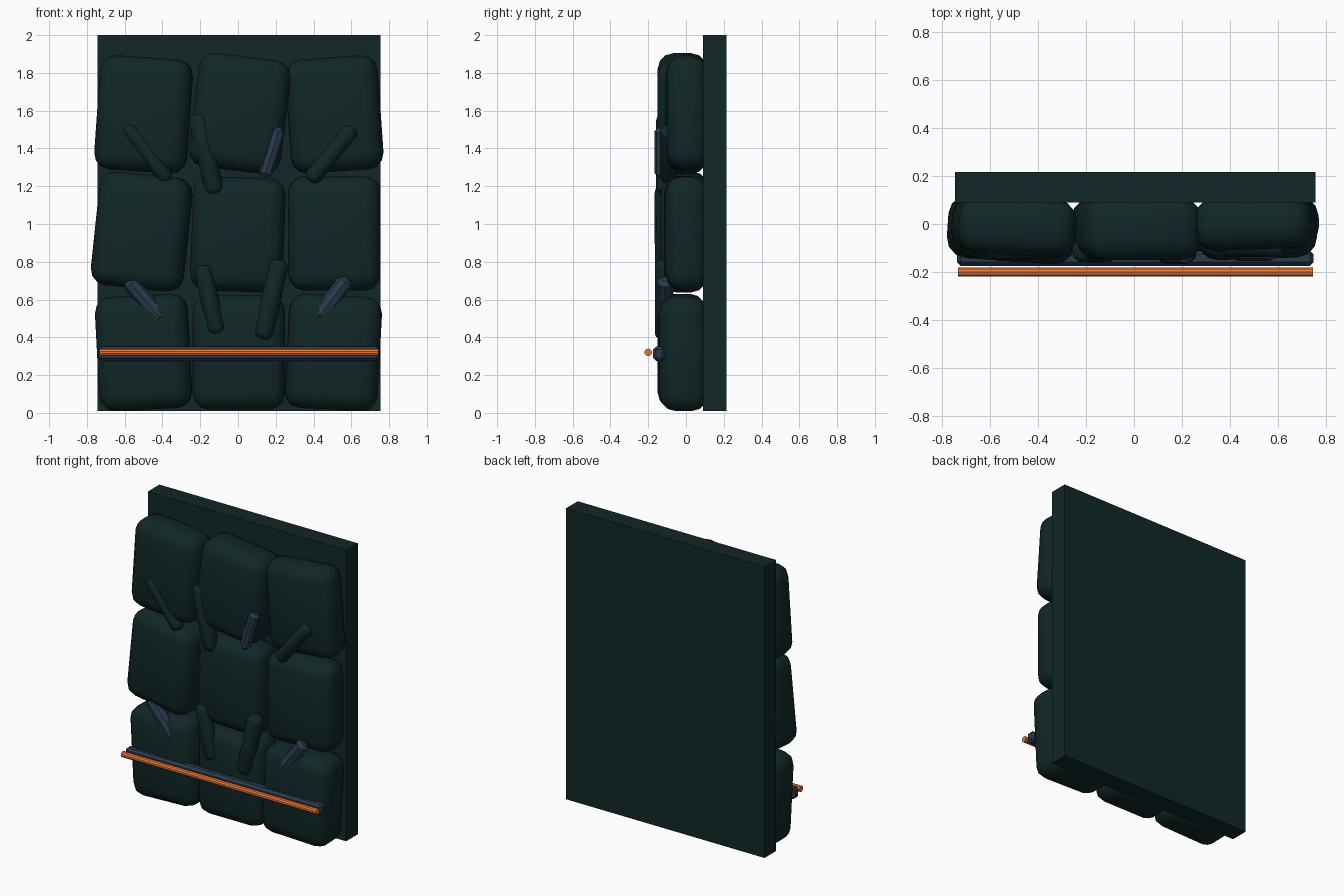
import bpy, math
from mathutils import Vector, Euler

if "Cube" in bpy.data.objects:
    bpy.data.objects.remove(bpy.data.objects["Cube"])


def material(name, rgb):
    m = bpy.data.materials.new(name)
    m.diffuse_color = (*rgb, 1)
    m.use_nodes = True
    m.node_tree.nodes["Principled BSDF"].inputs["Base Color"].default_value = m.diffuse_color
    return m


STONE = material("dark_teal_stone", (0.0055, 0.020, 0.020))
SLATE = material("blue_slate", (0.022, 0.042, 0.072))
ORANGE = material("orange", (0.86, 0.20, 0.040))


def finish(ob, name, mat, bevel=0, segments=1):
    """Name, colour, bevel and shade a part."""
    ob.name = name
    ob.data.materials.append(mat)
    if bevel:
        mod = ob.modifiers.new("bevel", 'BEVEL')
        mod.width, mod.segments = bevel, segments
        mod.limit_method = 'ANGLE'
        mod.angle_limit = math.radians(50)
        bpy.ops.object.modifier_apply(modifier=mod.name)
    bpy.ops.object.shade_smooth_by_angle(angle=math.radians(35))
    return ob


def box(name, centre, size, mat, rot=(0, 0, 0), bevel=0, segments=1):
    bpy.ops.mesh.primitive_cube_add(size=1, location=centre)
    ob = bpy.context.object
    ob.scale = size
    bpy.ops.object.transform_apply(location=False, rotation=False, scale=True)
    ob.rotation_euler = Euler([math.radians(a) for a in rot])
    return finish(ob, name, mat, bevel, segments)


def rod(name, a, b, radius, mat, sides=10, bevel=0, segments=2):
    a, b = Vector(a), Vector(b)
    bpy.ops.mesh.primitive_cylinder_add(vertices=sides, radius=radius,
                                        depth=(b - a).length, location=(a + b) / 2)
    ob = bpy.context.object
    ob.rotation_euler = (b - a).to_track_quat('Z', 'Y').to_euler()
    return finish(ob, name, mat, bevel, segments)


# Backing slab
box("wall_slab", (0.005, 0.153, 1.005), (1.5, 0.125, 1.99), STONE)

# Nine rounded stones: x, z, front y, roll (clockwise), yaw
stones = [
    (-0.50, 1.58, -0.130, 4, -3), (0.01, 1.585, -0.150, 7, 0), (0.51, 1.58, -0.105, -4, 2),
    (-0.51, 0.96, -0.155, 6, -4), (0.00, 0.945, -0.135, 2, 0), (0.51, 0.95, -0.110, 0, 2),
    (-0.50, 0.32, -0.145, -3, -2), (0.005, 0.32, -0.135, 0, 0), (0.505, 0.32, -0.145, 3, 2),
]
for i, (x, z, front, roll, yaw) in enumerate(stones):
    depth = 0.11 - front
    box(f"stone_{i + 1}", (x, front + depth / 2, z), (0.49, depth, 0.605), STONE,
        (0, roll, yaw), 0.085, 3)

# Short roots and shards lying on the stones: top x, z; bottom x, z; y; radius
roots = [
    (-0.59, 1.52, -0.37, 1.23, -0.105, 0.040), (-0.22, 1.58, -0.12, 1.16, -0.110, 0.050),
    (0.61, 1.51, 0.38, 1.23, -0.095, 0.045), (-0.19, 0.78, -0.11, 0.42, -0.115, 0.048),
    (0.22, 0.81, 0.13, 0.39, -0.115, 0.052),
]
for i, (x1, z1, x2, z2, y, r) in enumerate(roots):
    rod(f"root_{i + 1}", (x1, y, z1), (x2, y, z2), r, STONE, 10, r * 0.7, 3)

shards = [
    (0.22, 1.51, 0.14, 1.25, -0.130, 0.036), (-0.58, 0.70, -0.40, 0.49, -0.110, 0.044),
    (0.58, 0.71, 0.42, 0.50, -0.110, 0.044),
]
for i, (x1, z1, x2, z2, y, r) in enumerate(shards):
    rod(f"shard_{i + 1}", (x1, y, z1), (x2, y, z2), r, SLATE, 8, r * 0.5, 1)

# Rail with an orange strip in front
box("rail", (0.005, -0.143, 0.313), (1.485, 0.062, 0.075), SLATE, bevel=0.015)
rod("rail_strip", (-0.732, -0.2, 0.32), (0.745, -0.2, 0.32), 0.02, ORANGE, 10)
